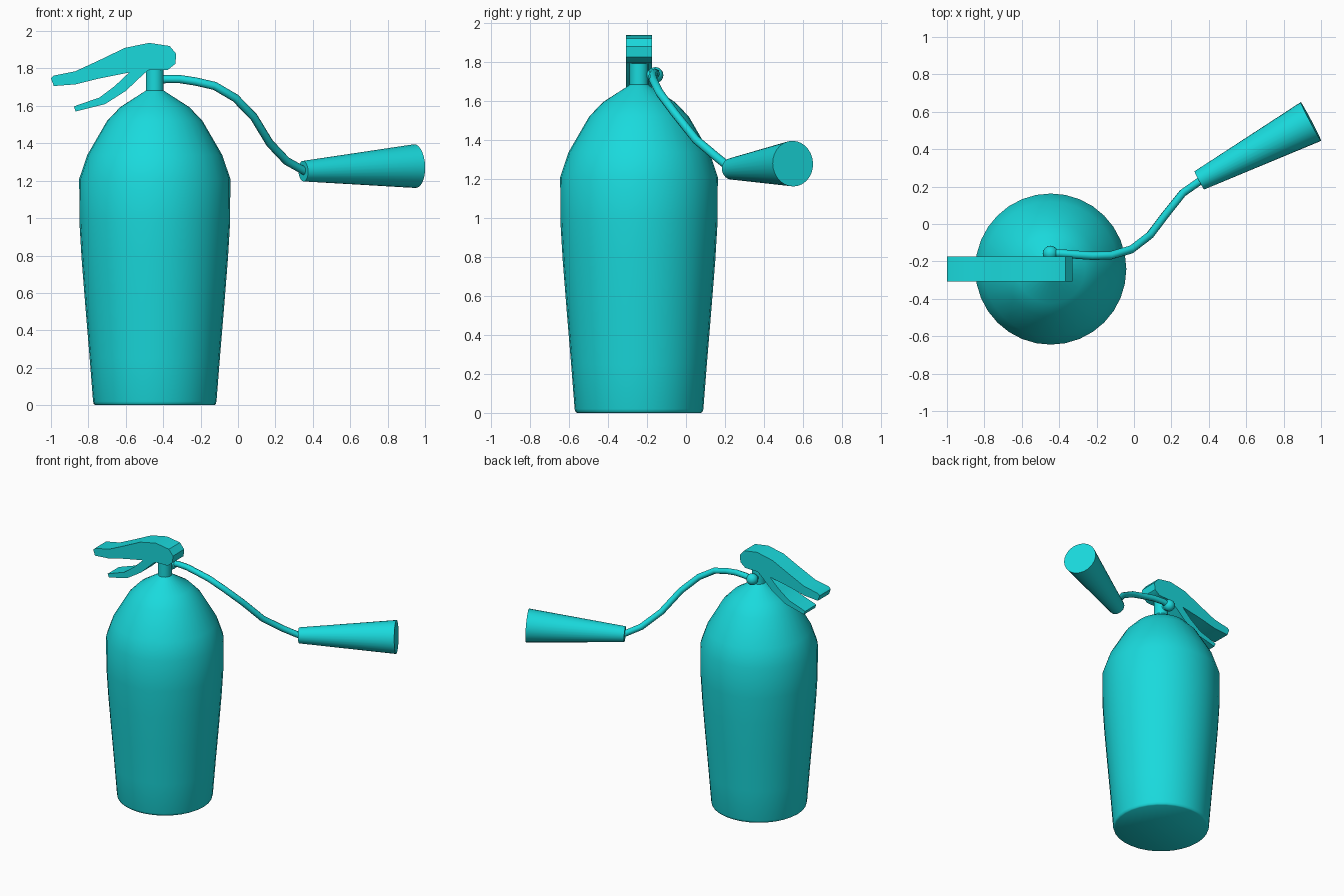
import bpy, bmesh, math
from mathutils import Vector

if "Cube" in bpy.data.objects:
    bpy.data.objects.remove(bpy.data.objects["Cube"])

CX, CY = -0.445, -0.241   # cylinder axis
teal = bpy.data.materials.new("teal")
teal.diffuse_color = (0.01, 0.70, 0.72, 1)
teal.use_nodes = True
teal.node_tree.nodes["Principled BSDF"].inputs["Base Color"].default_value = teal.diffuse_color


def finish(obj, angle=40):
    obj.data.materials.append(teal)
    bpy.ops.object.select_all(action='DESELECT')
    obj.select_set(True)
    bpy.context.view_layer.objects.active = obj
    if obj.type == 'CURVE':
        bpy.ops.object.convert(target='MESH')
        obj = bpy.context.object
    bpy.ops.object.shade_smooth_by_angle(angle=math.radians(angle))
    return obj


def from_bmesh(name, bm, angle=40):
    bmesh.ops.recalc_face_normals(bm, faces=bm.faces[:])
    mesh = bpy.data.meshes.new(name)
    bm.to_mesh(mesh)
    bm.free()
    obj = bpy.data.objects.new(name, mesh)
    bpy.context.collection.objects.link(obj)
    return finish(obj, angle)


def lathe(name, profile, sides):
    """Revolve (radius, z) points around the tank axis, with flat caps."""
    bm = bmesh.new()
    rings = [[bm.verts.new((CX + r * math.cos(2 * math.pi * i / sides),
                            CY + r * math.sin(2 * math.pi * i / sides), z))
              for i in range(sides)] for r, z in profile]
    for a, b in zip(rings, rings[1:]):
        for i in range(sides):
            j = (i + 1) % sides
            bm.faces.new((a[i], a[j], b[j], b[i]))
    bm.faces.new(rings[0])
    bm.faces.new(rings[-1])
    return from_bmesh(name, bm)


def extrude_xz(name, outline, width):
    """Extrude an (x, z) outline across y, centred on the tank axis."""
    bm = bmesh.new()
    face = bm.faces.new([bm.verts.new((x, CY - width / 2, z)) for x, z in outline])
    ext = bmesh.ops.extrude_face_region(bm, geom=[face])
    verts = [g for g in ext['geom'] if isinstance(g, bmesh.types.BMVert)]
    bmesh.ops.translate(bm, verts=verts, vec=(0, width, 0))
    return from_bmesh(name, bm)


def cone_between(name, p, q, r1, r2, sides):
    p, q = Vector(p), Vector(q)
    d = q - p
    bpy.ops.mesh.primitive_cone_add(vertices=sides, radius1=r1, radius2=r2, depth=d.length,
                                    location=(p + q) / 2,
                                    rotation=d.to_track_quat('Z', 'Y').to_euler())
    obj = bpy.context.object
    obj.name = name
    return finish(obj)


# Tank
lathe("tank", [(0.318, 0), (0.326, 0.006), (0.33, 0.02), (0.348, 0.25), (0.372, 0.54),
               (0.391, 0.78), (0.403, 0.98), (0.404, 1.21), (0.361, 1.337), (0.255, 1.52),
               (0.184, 1.594), (0.055, 1.677), (0.045, 1.685)], 32)

# Valve neck
cone_between("valve_neck", (CX, CY, 1.66), (CX, CY, 1.81), 0.048, 0.048, 20)

# Squeeze handles
extrude_xz("upper_handle", [(-1, 1.748), (-0.985, 1.762), (-0.87, 1.785), (-0.74, 1.845),
                            (-0.605, 1.91), (-0.475, 1.937), (-0.365, 1.92), (-0.33, 1.878),
                            (-0.335, 1.825), (-0.375, 1.793), (-0.50, 1.79), (-0.60, 1.775),
                            (-0.75, 1.745), (-0.87, 1.715), (-0.985, 1.706)], 0.134)
extrude_xz("lower_handle", [(-0.878, 1.597), (-0.74, 1.645), (-0.66, 1.705), (-0.575, 1.785),
                            (-0.47, 1.80), (-0.51, 1.765), (-0.60, 1.68), (-0.71, 1.61),
                            (-0.868, 1.57)], 0.134)

# Hose fitting: short stub and ball
cone_between("hose_stub", (CX, CY, 1.732), (CX, -0.157, 1.732), 0.025, 0.025, 12)
bpy.ops.mesh.primitive_uv_sphere_add(segments=16, ring_count=10, radius=0.041,
                                     location=(-0.447, -0.157, 1.732))
bpy.context.object.name = "hose_ball"
finish(bpy.context.object)

# Hose
path = [(-0.445, -0.157, 1.733), (-0.39, -0.157, 1.743), (-0.31, -0.164, 1.743),
        (-0.225, -0.17, 1.73), (-0.125, -0.168, 1.707), (-0.014, -0.136, 1.642),
        (0.085, -0.06, 1.54), (0.17, 0.052, 1.40), (0.26, 0.165, 1.305), (0.37, 0.242, 1.244)]
curve = bpy.data.curves.new("hose", 'CURVE')
curve.dimensions = '3D'
curve.bevel_depth = 0.022
curve.bevel_resolution = 2
curve.use_fill_caps = True
spline = curve.splines.new('POLY')
spline.points.add(len(path) - 1)
for point, co in zip(spline.points, path):
    point.co = (*co, 1)
hose = bpy.data.objects.new("hose", curve)
bpy.context.collection.objects.link(hose)
finish(hose, 50)

# Discharge horn
cone_between("horn", (0.349, 0.233, 1.251), (0.946, 0.548, 1.278), 0.055, 0.117, 28)
